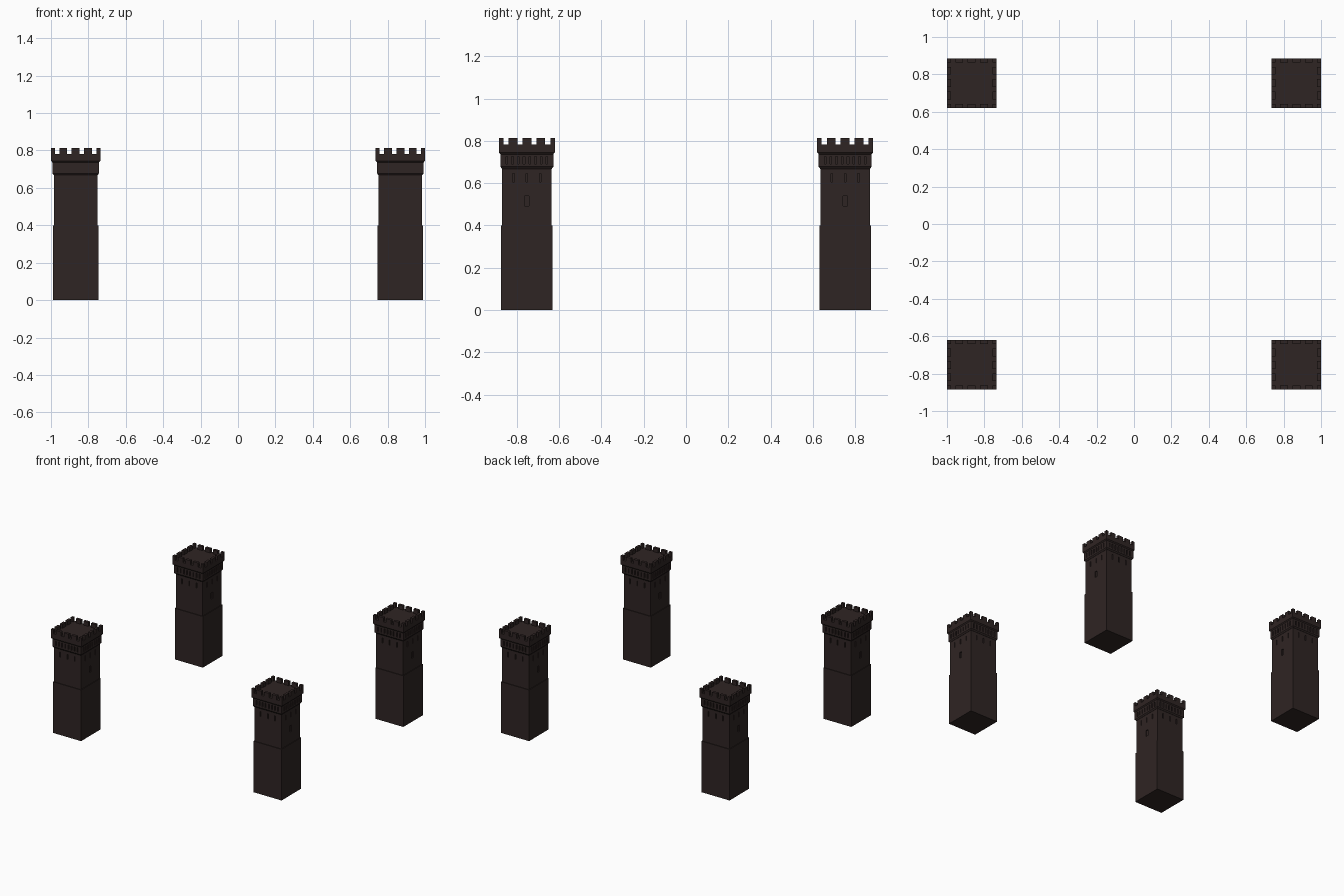
import bpy, bmesh
from mathutils import Matrix, Vector
from math import pi

if "Cube" in bpy.data.objects:
    bpy.data.objects.remove(bpy.data.objects["Cube"])

stone = bpy.data.materials.new("dark brown stone")
stone.diffuse_color = (0.028, 0.018, 0.017, 1)
stone.use_nodes = True
stone.node_tree.nodes["Principled BSDF"].inputs["Base Color"].default_value = stone.diffuse_color


def finish(bm, name):
    bmesh.ops.remove_doubles(bm, verts=bm.verts, dist=1e-5)
    bmesh.ops.recalc_face_normals(bm, faces=bm.faces)
    me = bpy.data.meshes.new(name)
    bm.to_mesh(me)
    bm.free()
    me.materials.append(stone)
    return me


def square(bm, h, z, up):
    pts = [(-h, -h, z), (h, -h, z), (h, h, z), (-h, h, z)]
    bm.faces.new([bm.verts.new(p) for p in (pts if up else pts[::-1])])


def wall(bm, turn, h0, h1, z0, z1, holes=(), depth=0.008):
    """One side wall split into a grid; cells inside a hole are pushed inwards."""
    rot = Matrix.Rotation(turn * pi / 2, 3, 'Z')
    xs = sorted({-1.0, 1.0} | {v / h0 for o in holes for v in o[:2]})
    zs = sorted({z0, z1} | {v for o in holes for v in o[2:]})
    vert = {}
    for i, x in enumerate(xs):
        for j, z in enumerate(zs):
            h = h0 + (h1 - h0) * (z - z0) / (z1 - z0)
            vert[i, j] = bm.verts.new(rot @ Vector((x * h, -h, z)))
    cells = []
    for i in range(len(xs) - 1):
        for j in range(len(zs) - 1):
            f = bm.faces.new([vert[i, j], vert[i + 1, j], vert[i + 1, j + 1], vert[i, j + 1]])
            cx, cz = (xs[i] + xs[i + 1]) / 2 * h0, (zs[j] + zs[j + 1]) / 2
            if any(o[0] < cx < o[1] and o[2] < cz < o[3] for o in holes):
                cells.append(f)
    if cells:
        out = bmesh.ops.extrude_face_region(bm, geom=cells)["geom"]
        bmesh.ops.delete(bm, geom=cells, context='FACES')
        bmesh.ops.translate(bm, verts=[v for v in out if isinstance(v, bmesh.types.BMVert)],
                            vec=rot @ Vector((0, depth, 0)))


def tier(name, rings, holes_for=None):
    """Square tower section from (half width, z) rings; holes go in the last band."""
    bm = bmesh.new()
    for k in range(len(rings) - 1):
        (h0, z0), (h1, z1) = rings[k:k + 2]
        for t in range(4):
            holes = holes_for(t) if holes_for and k == len(rings) - 2 else ()
            wall(bm, t, h0, h1, z0, z1, holes)
    square(bm, *rings[0], False)
    square(bm, *rings[-1], True)
    return finish(bm, name)


# arrow slits on every side, one window on the left and right sides
def shaft_holes(t):
    holes = [(x - 0.004, x + 0.004, 0.605, 0.645) for x in (-0.063, 0, 0.063)]
    if t % 2:
        holes.append((-0.011, 0.011, 0.492, 0.54))
    return holes


# narrow slots between the corbels
def collar_holes(t):
    return [(x - 0.004, x + 0.004, 0.69, 0.726) for x in [(i - 3.5) * 0.027 for i in range(8)]]


parts = {
    "lower_shaft": tier("lower_shaft", [(0.1215, 0), (0.1215, 0.4)]),
    "upper_shaft": tier("upper_shaft", [(0.1165, 0.4), (0.1165, 0.67)], shaft_holes),
    "corbel_collar": tier("corbel_collar", [(0.1175, 0.668), (0.125, 0.678), (0.125, 0.737)], collar_holes),
    "parapet": tier("parapet", [(0.125, 0.737), (0.132, 0.745), (0.132, 0.782)]),
}

# merlons: corner blocks plus three along each side
bm = bmesh.new()
for t in range(4):
    rot = Matrix.Rotation(t * pi / 2, 4, 'Z')
    for x, w in ((-0.1215, 0.021), (-0.066, 0.042), (0, 0.042), (0.066, 0.042)):
        bmesh.ops.create_cube(bm, size=1, matrix=rot @ Matrix.Translation((x, -0.1215, 0.7975))
                              @ Matrix.Diagonal((w, 0.021, 0.033, 1)))
parts["merlons"] = finish(bm, "merlons")

# four identical towers at the corners
for sx, a in ((-1, "left"), (1, "right")):
    for sy, b in ((-1, "front"), (1, "back")):
        for name, me in parts.items():
            ob = bpy.data.objects.new(f"{b}_{a}_{name}", me)
            ob.location = (sx * 0.868, sy * 0.753, 0)
            bpy.context.collection.objects.link(ob)
